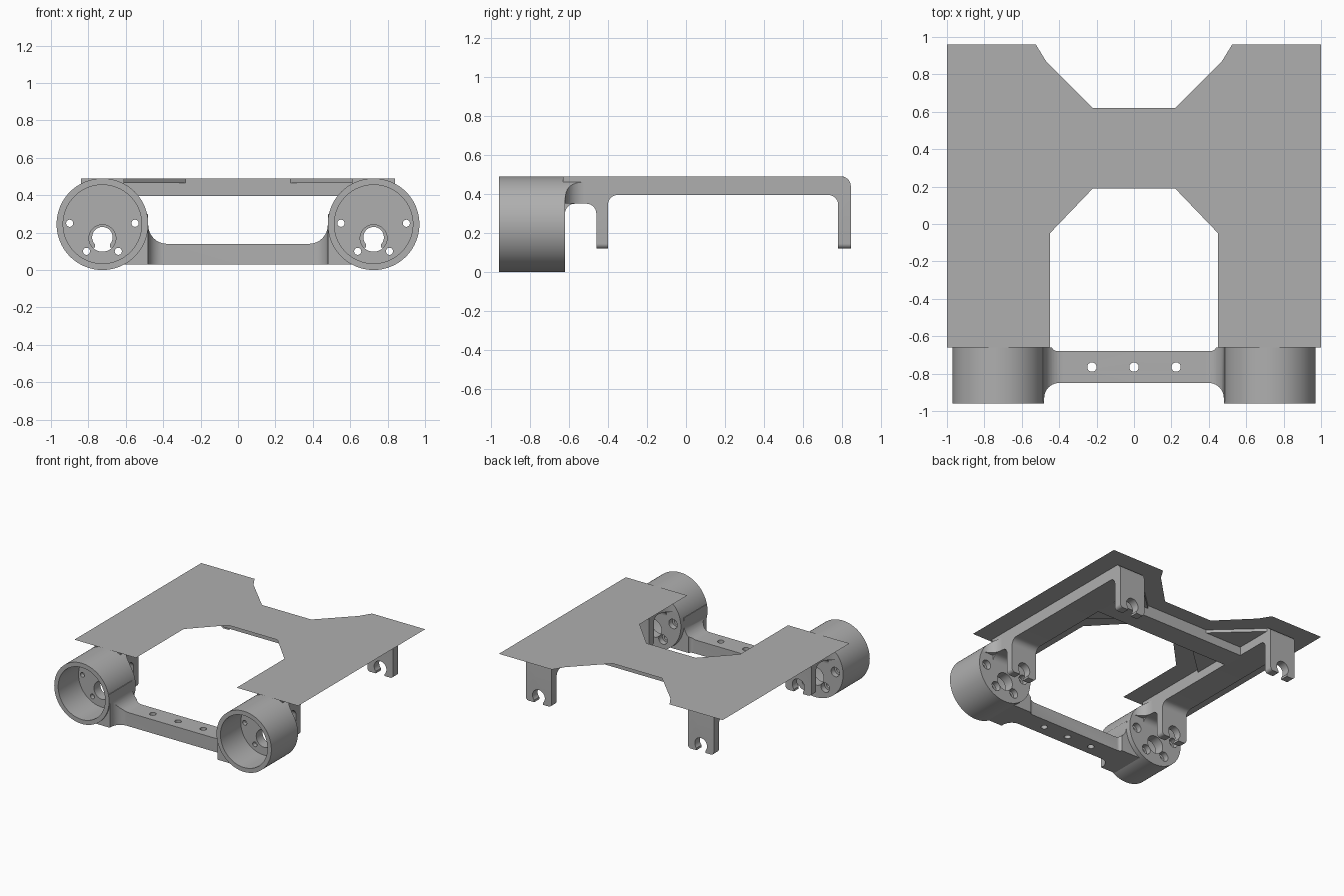
import bpy, bmesh, math

cube = bpy.data.objects.get("Cube")
if cube:
    bpy.data.objects.remove(cube, do_unlink=True)

# One plain grey for the whole frame
grey = bpy.data.materials.new("plain_grey")
grey.use_nodes = True
GREY = (0.43, 0.43, 0.43, 1)
grey.diffuse_color = GREY
grey.node_tree.nodes["Principled BSDF"].inputs["Base Color"].default_value = GREY

parts = []
CUP_X, CUP_Z, CUP_R = 0.725, 0.245, 0.245
TOP, BACK = 0.49, -0.62


def arc(cx, cy, r, start, end, n=10):
    """Points along a circular arc, angles in degrees."""
    angles = [math.radians(start + (end - start) * i / n) for i in range(n + 1)]
    return [(cx + r * math.cos(a), cy + r * math.sin(a)) for a in angles]


def circle(cx, cy, r, n=64):
    return arc(cx, cy, r, 0, 360, n)[:-1]


def mirrored(half):
    """Close a right-hand outline with its mirror image."""
    return half + [(-x, y) for x, y in reversed(half)]


def shifted(pts, dx):
    return [(x + dx, y) for x, y in pts]


def prism(name, pts, axis, lo, hi):
    """Extrude a 2D outline along x, y or z."""
    place = {"x": lambda u, v, w: (w, u, v),
             "y": lambda u, v, w: (u, w, v),
             "z": lambda u, v, w: (u, v, w)}[axis]
    bm = bmesh.new()
    face = bm.faces.new([bm.verts.new(place(u, v, lo)) for u, v in pts])
    if hi != lo:
        ext = bmesh.ops.extrude_face_region(bm, geom=[face])
        moved = [g for g in ext["geom"] if isinstance(g, bmesh.types.BMVert)]
        bmesh.ops.translate(bm, verts=moved, vec=place(0, 0, hi - lo))
        bmesh.ops.recalc_face_normals(bm, faces=bm.faces)
    mesh = bpy.data.meshes.new(name)
    bm.to_mesh(mesh)
    bm.free()
    mesh.materials.append(grey)
    obj = bpy.data.objects.new(name, mesh)
    bpy.context.collection.objects.link(obj)
    return obj


def combine(obj, cutter, operation="DIFFERENCE"):
    """Apply a boolean and throw the helper away."""
    mod = obj.modifiers.new("cut", "BOOLEAN")
    mod.operation, mod.object, mod.solver = operation, cutter, "EXACT"
    bpy.context.view_layer.update()
    graph = bpy.context.evaluated_depsgraph_get()
    mesh = bpy.data.meshes.new_from_object(obj.evaluated_get(graph))
    obj.modifiers.clear()
    obj.data = mesh
    bpy.data.objects.remove(cutter, do_unlink=True)


def bore(obj, x, z, r, lo, hi):
    combine(obj, prism("cutter", circle(x, z, r, 48), "y", lo, hi))


# Side outline of a rail with its two hanging legs
rail_side = ([(-0.63, TOP)] + arc(0.795, 0.44, 0.05, 90, 0)
             + [(0.845, 0.12), (0.78, 0.12)]
             + arc(0.73, 0.345, 0.05, 0, 90)
             + arc(-0.35, 0.345, 0.05, 90, 180)
             + [(-0.40, 0.12), (-0.46, 0.12)]
             + arc(-0.51, 0.30, 0.05, 0, 90)
             + arc(-0.57, 0.30, 0.05, 90, 180) + [(-0.63, 0.30)])

# Front outline of the legs: rounded feet and a snap-in slot
leg_front = ([(-0.115, 0.6)] + arc(-0.09, 0.145, 0.025, 180, 270, 6)
             + [(-0.04, 0.12)] + arc(0, 0.175, 0.055, 223.3, -43.3, 28)
             + [(0.04, 0.12)] + arc(0.09, 0.145, 0.025, 270, 360, 6)
             + [(0.115, 0.6)])

# Plan of the flared root where a rail meets its cup
root_plan = mirrored([(0.115, -0.50)] + arc(0.215, -0.52, 0.1, 180, 270)
                     + [(0.215, -0.63)])

for side, sx in (("left", 1), ("right", -1)):
    x0 = sx * CUP_X
    # Motor cup with a deep front bore
    cup = prism(side + "_cup", circle(x0, CUP_Z, CUP_R, 96), "y", -0.96, BACK)
    combine(cup, prism("cutter", circle(x0, CUP_Z, 0.21, 96), "y", -1.1, -0.70))
    # Shaft hole, then screw holes with counterbores at the back
    bore(cup, x0, 0.17, 0.072, -0.8, -0.5)
    for dx, z in ((0.175, 0.25), (0.085, 0.10)):
        for sign in (1, -1):
            bore(cup, x0 + sign * dx, z, 0.019, -0.8, -0.5)
            bore(cup, x0 + sign * dx, z, 0.038, -0.665, -0.5)
    parts.append(cup)

    # Rail with front and rear legs
    rail = prism(side + "_rail", rail_side, "x", x0 - 0.15, x0 + 0.15)
    combine(rail, prism("cutter", shifted(leg_front, x0), "y", -0.8, 1), "INTERSECT")
    parts.append(rail)

    # Flared root, trimmed to the cup's round outline
    root = prism(side + "_rail_root", shifted(root_plan, x0), "z", 0.35, 0.6)
    combine(root, prism("cutter", circle(x0, CUP_Z, CUP_R, 96), "y", -0.7, -0.4),
            "INTERSECT")
    parts.append(root)

    # Thin corner web between rail and cross beam
    web = [(0.28, 0.315), (0.28, 0.495), (0.62, 0.81), (0.62, 0.0)]
    parts.append(prism(side + "_corner_web", [(sx * x, y) for x, y in web],
                       "z", 0.465, TOP))

# Cross beam under the deck
beam = [(-0.63, 0.315), (0.63, 0.315), (0.63, 0.495), (-0.63, 0.495)]
parts.append(prism("cross_beam", beam, "z", 0.395, TOP))

# Front tie bar: filleted in plan and elevation, drilled three times
bar_plan = mirrored(arc(0.40, -0.93, 0.08, 90, 0)
                    + [(0.48, -0.95), (0.62, -0.95), (0.62, -0.66), (0.455, -0.66)]
                    + arc(0.41, -0.65, 0.03, -20, -90, 5))
bar_front = mirrored([(0.62, 0.03), (0.62, 0.30), (0.482, 0.30)]
                     + arc(0.38, 0.24, 0.1, 0, -90))
bar = prism("tie_bar", bar_plan, "z", -0.1, 0.5)
combine(bar, prism("cutter", bar_front, "y", -1.1, -0.5), "INTERSECT")
for x in (-CUP_X, CUP_X):
    combine(bar, prism("cutter", circle(x, CUP_Z, 0.235, 96), "y", -1.1, -0.5))
for x in (-0.225, 0, 0.225):
    combine(bar, prism("cutter", circle(x, -0.765, 0.025, 32), "z", -0.2, 0.6))
parts.append(bar)

# Sheet deck with notches front and back
deck_half = [(0.22, 0.19), (0.45, -0.05), (0.45, -0.66), (1, -0.66),
             (1, 0.96), (0.525, 0.96), (0.47, 0.87), (0.22, 0.62)]
parts.append(prism("deck_sheet", mirrored(deck_half), "z", 0.492, 0.492))

# Smooth the round surfaces and keep the edges crisp
bpy.ops.object.select_all(action="DESELECT")
for obj in parts:
    obj.select_set(True)
bpy.context.view_layer.objects.active = parts[0]
bpy.ops.object.shade_smooth_by_angle(angle=math.radians(30))
